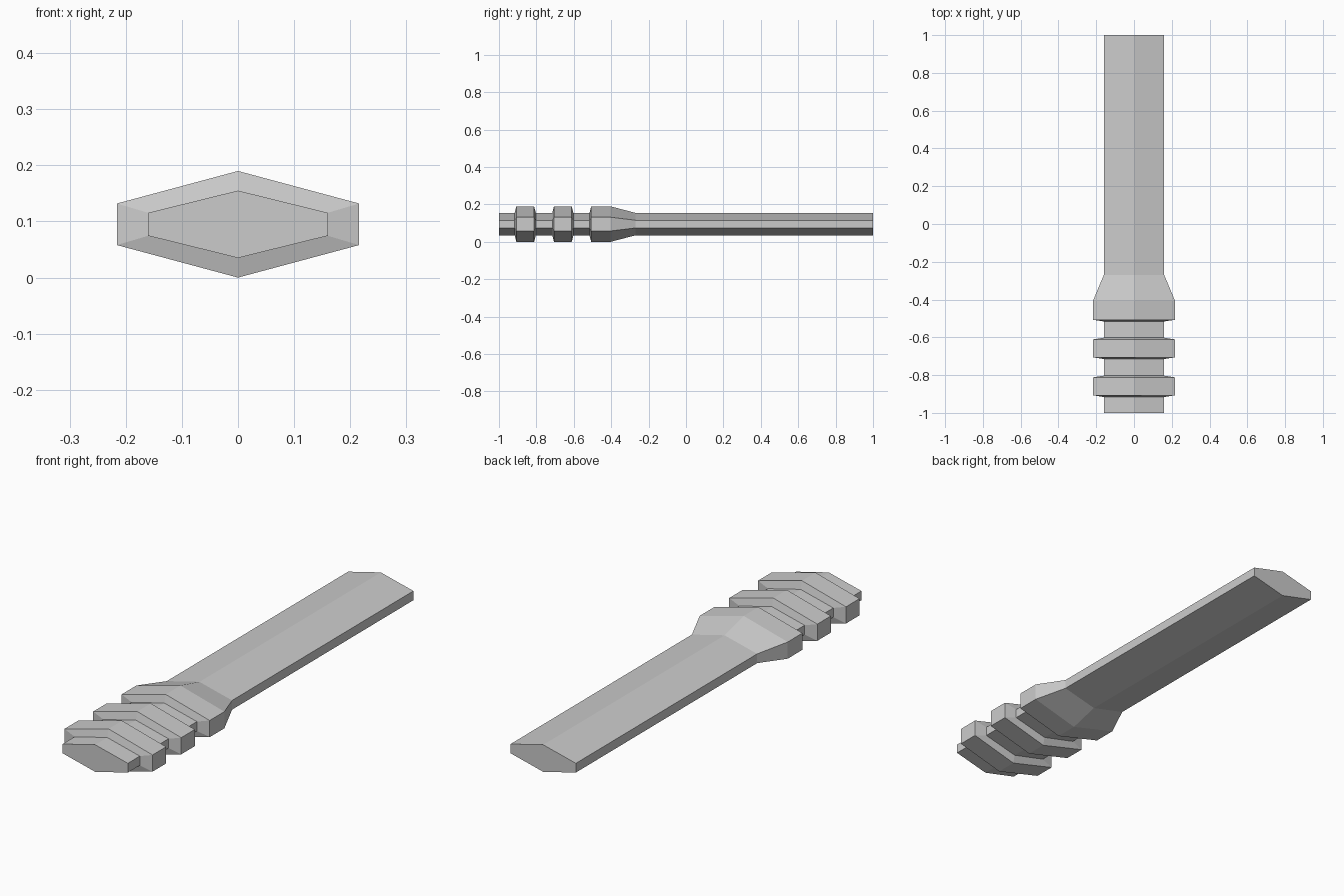
import bpy, bmesh

if "Cube" in bpy.data.objects:
    bpy.data.objects.remove(bpy.data.objects["Cube"])

MID_Z = 0.095
# hexagon sizes: half width, half apex height, half side height
SMALL = (0.16, 0.06, 0.0205)
LARGE = (0.216, 0.095, 0.037)


def hexagon(bm, y, size):
    w, h, s = size
    pts = [(w, -s), (w, s), (0, h), (-w, s), (-w, -s), (0, -h)]
    return [bm.verts.new((x, y, MID_Z + z)) for x, z in pts]


# Stations along the length: butt, two raised grip rings, flared collar, shaft
stations = [(-1.0, SMALL)]
for start in (-0.916, -0.715):
    stations += [(start, SMALL), (start + 0.009, LARGE),
                 (start + 0.104, LARGE), (start + 0.113, SMALL)]
stations += [(-0.516, SMALL), (-0.507, LARGE), (-0.404, LARGE),
             (-0.27, SMALL), (1.0, SMALL)]

# Loft the hexagons and cap both ends
bm = bmesh.new()
rings = [hexagon(bm, y, size) for y, size in stations]
for a, b in zip(rings, rings[1:]):
    for i in range(6):
        j = (i + 1) % 6
        bm.faces.new((a[i], a[j], b[j], b[i]))
bm.faces.new(rings[0])
bm.faces.new(rings[-1])
bmesh.ops.recalc_face_normals(bm, faces=bm.faces)

mesh = bpy.data.meshes.new("ringed_shaft")
bm.to_mesh(mesh)
bm.free()
bpy.context.collection.objects.link(bpy.data.objects.new("ringed_shaft", mesh))
